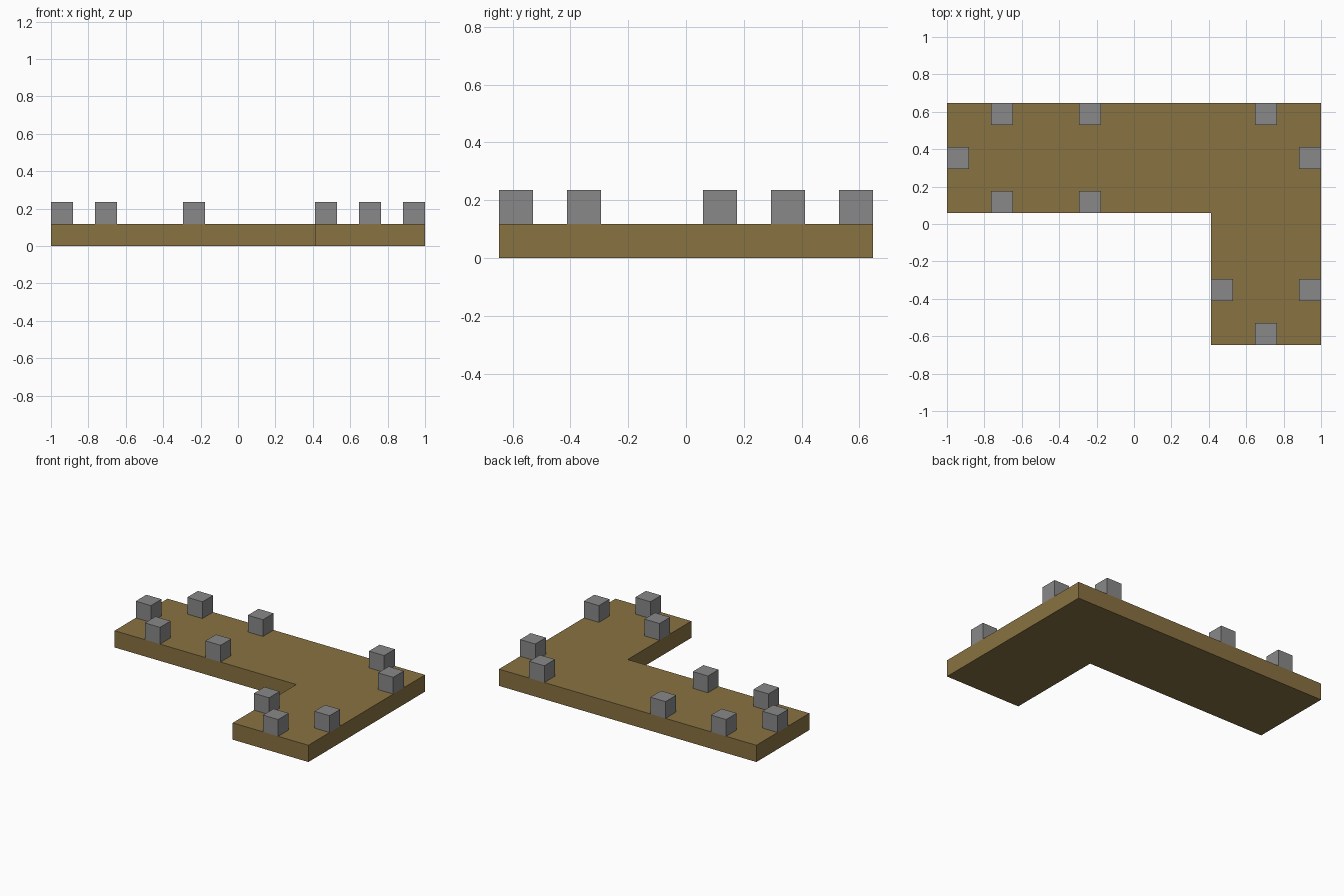
import bpy
import bmesh
from mathutils import Matrix

default = bpy.data.objects.get("Cube")
if default:
    bpy.data.objects.remove(default, do_unlink=True)

U = 2 / 17  # one grid unit: the platform is 17 x 11 units


def make_material(name, rgb):
    mat = bpy.data.materials.new(name)
    mat.use_nodes = True
    color = (*rgb, 1)
    mat.diffuse_color = color
    mat.node_tree.nodes["Principled BSDF"].inputs["Base Color"].default_value = color
    return mat


def add_object(name, bm, mat):
    bmesh.ops.recalc_face_normals(bm, faces=bm.faces)
    mesh = bpy.data.meshes.new(name)
    bm.to_mesh(mesh)
    bm.free()
    mesh.materials.append(mat)
    obj = bpy.data.objects.new(name, mesh)
    bpy.context.collection.objects.link(obj)
    return obj


brown = make_material("earth_brown", (0.25, 0.168, 0.054))
gray = make_material("stone_gray", (0.25, 0.25, 0.25))

# L-shaped platform, extruded from its outline
outline = [(-8.5, 0.5), (3.5, 0.5), (3.5, -5.5), (8.5, -5.5), (8.5, 5.5), (-8.5, 5.5)]
bm = bmesh.new()
base = bm.faces.new([bm.verts.new((x * U, y * U, 0)) for x, y in outline])
top = bmesh.ops.extrude_face_region(bm, geom=[base], use_keep_orig=True)["geom"]
bmesh.ops.translate(bm, verts=[v for v in top if isinstance(v, bmesh.types.BMVert)],
                    vec=(0, 0, U))
add_object("platform", bm, brown)

# Stone blocks along the rim
blocks = [(-6, 5), (-2, 5), (6, 5), (-8, 3), (8, 3),
          (-6, 1), (-2, 1), (4, -3), (8, -3), (6, -5)]
for i, (x, y) in enumerate(blocks, 1):
    bm = bmesh.new()
    bmesh.ops.create_cube(bm, size=U)
    block = add_object(f"rim_block_{i}", bm, gray)
    block.matrix_world = Matrix.Translation((x * U, y * U, 1.5 * U))
